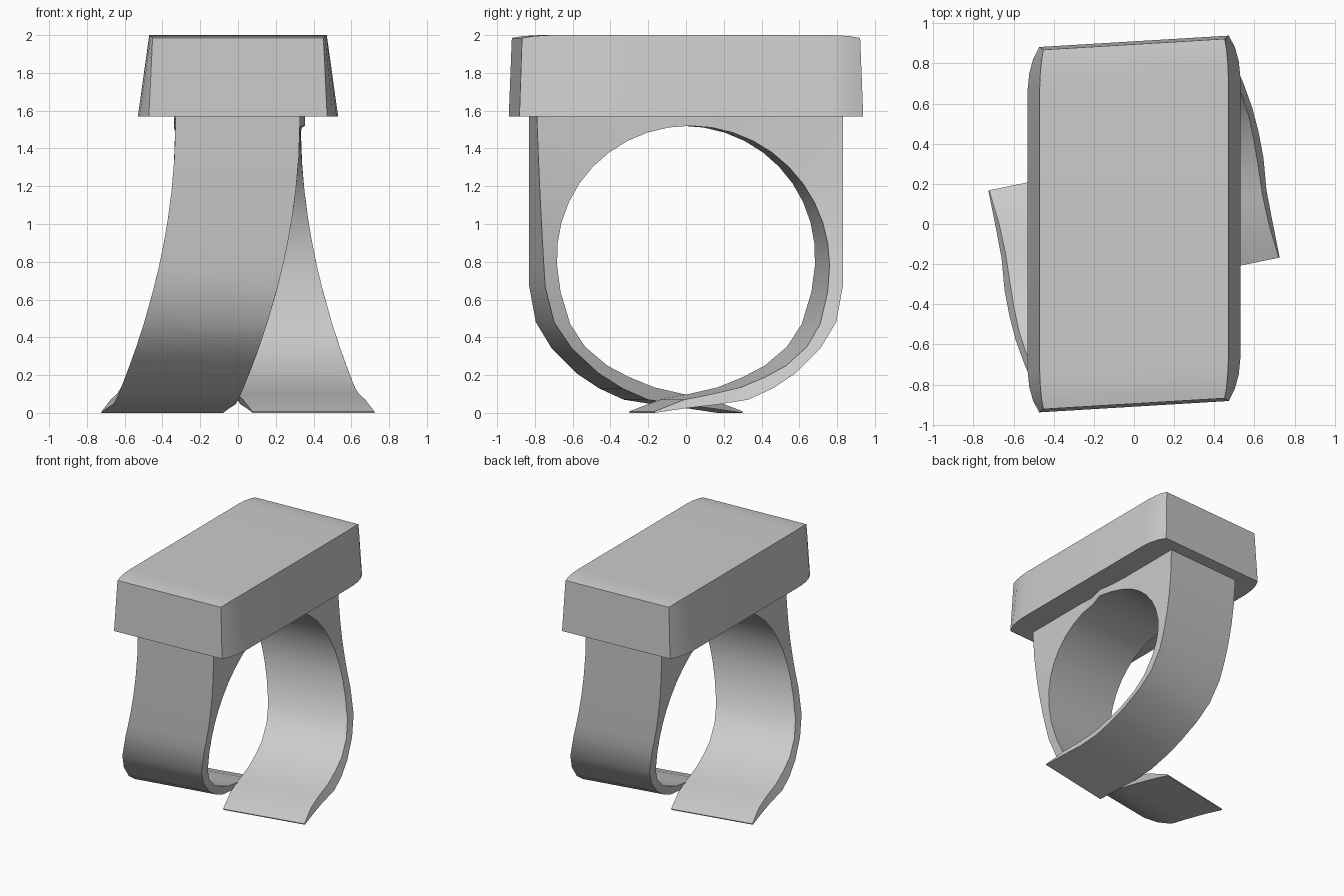
import bpy, bmesh, math
from mathutils import Vector

if "Cube" in bpy.data.objects:
    bpy.data.objects.remove(bpy.data.objects["Cube"])


def half_turn(section):
    """Rotate a four-corner section 180 degrees about z, keeping corner order."""
    a, b, c, d = [Vector((-p.x, -p.y, p.z)) for p in section]
    return [b, a, d, c]


def loft(name, sections, angle):
    bm = bmesh.new()
    rows = [[bm.verts.new(p) for p in s] for s in sections]
    for r, s in zip(rows, rows[1:]):
        for i in range(4):
            j = (i + 1) % 4
            bm.faces.new((r[i], r[j], s[j], s[i]))
    bm.faces.new(rows[0])
    bm.faces.new(rows[-1])
    bmesh.ops.recalc_face_normals(bm, faces=bm.faces)
    mesh = bpy.data.meshes.new(name)
    bm.to_mesh(mesh)
    bm.free()
    ob = bpy.data.objects.new(name, mesh)
    bpy.context.collection.objects.link(ob)
    bpy.ops.object.select_all(action='DESELECT')
    ob.select_set(True)
    bpy.context.view_layer.objects.active = ob
    bpy.ops.object.shade_smooth_by_angle(angle=math.radians(angle))
    return ob


# Band: the right-hand edge profile swings outwards and yaws as it descends
def band_edge(y, z):
    d = 1.57 - z
    x = 0.33 + 0.14 * d * d + 0.05 * min(1, max(0, (0.2 - y) / 0.36))
    yaw = math.radians(3.5 + 3 * d + 1.4 * d * d)
    near = Vector((x, y, z))
    return near, near - 0.66 * Vector((math.cos(yaw), math.sin(yaw), 0))


profile = []  # (outer y, outer z, inner y, inner z)
for i in range(11):
    a = math.radians(90 - 9 * i)
    c, s = math.cos(a), math.sin(a)
    if i <= 5:
        outer = (0.02 + 0.81 * c / s, 1.57)
    else:
        outer = (0.83, 0.78 + 0.79 * s / c)
    profile.append((*outer, 0.02 + 0.74 * c, 0.78 + 0.74 * s))
profile += [
    (.83, .67, .75, .64), (.795, .48, .71, .47), (.71, .34, .64, .35),
    (.58, .21, .53, .25), (.46, .13, .42, .19), (.33, .07, .29, .135),
    (.17, .045, .14, .10), (0, .025, -.01, .07), (-.165, 0, -.168, .008),
]
arm = []
for yo, zo, yi, zi in profile:
    on, of = band_edge(yo, zo)
    inn, inf = band_edge(yi, zi)
    arm.append([on, of, inf, inn])
loft("twisted_band", [half_turn(s) for s in reversed(arm[1:])] + arm, 32)

# Signet block: tapered sides, curved-in ends, skewed end faces
end = []
for xb, yb, xt, yt, zt in [(.53, .70, .47, .70, 2.0), (.522, .78, .467, .775, 1.999),
                           (.503, .85, .461, .84, 1.994), (.472, .91, .452, .895, 1.985)]:
    pts = [(xt, yt, zt), (-xt, yt, zt), (-xb, yb, 1.57), (xb, yb, 1.57)]
    end.append([Vector((x, y + 0.06 * x, z)) for x, y, z in pts])
loft("signet_block", [half_turn(s) for s in reversed(end)] + end, 32)
